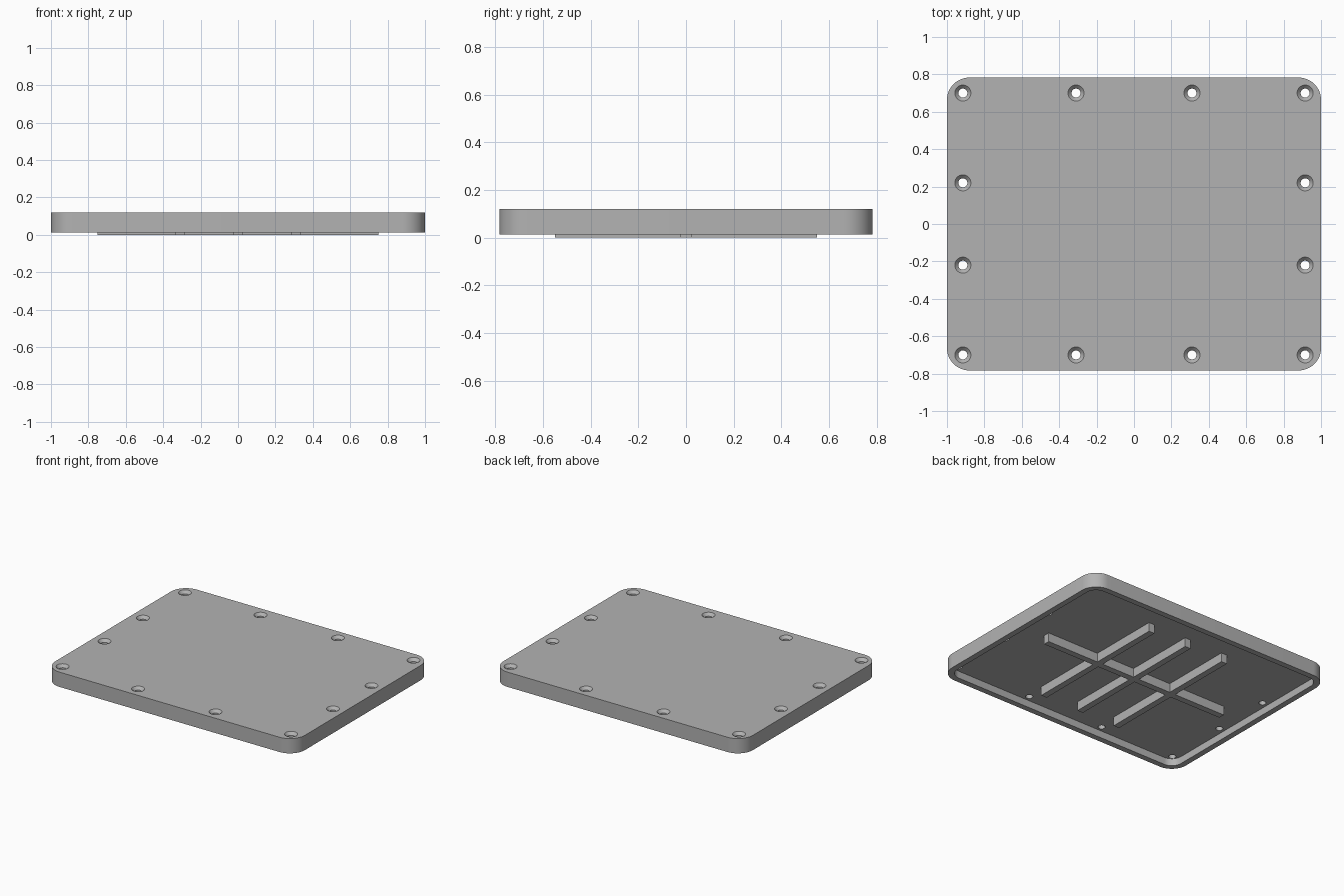
import bpy
import math
from mathutils import Vector

if "Cube" in bpy.data.objects:
    bpy.data.objects.remove(bpy.data.objects["Cube"], do_unlink=True)

HALF_X, HALF_Y, CORNER = 1.0, 0.783, 0.12
TOP, RIM_BOTTOM, UNDERSIDE = 0.12, 0.013, 0.065
WALL, RIB = 0.042, 0.046

grey = bpy.data.materials.new("plain grey")
grey.use_nodes = True
grey.diffuse_color = (0.45, 0.45, 0.45, 1)
grey.node_tree.nodes["Principled BSDF"].inputs["Base Color"].default_value = (0.45, 0.45, 0.45, 1)


def loft(name, rings):
    """Closed solid through rings of equal point count, listed bottom to top."""
    n = len(rings[0])
    verts = [p for ring in rings for p in ring]
    faces = [list(range(n))[::-1], list(range(len(verts) - n, len(verts)))]
    for r in range(len(rings) - 1):
        for i in range(n):
            j = (i + 1) % n
            faces.append([r * n + i, r * n + j, (r + 1) * n + j, (r + 1) * n + i])
    mesh = bpy.data.meshes.new(name)
    mesh.from_pydata(verts, [], faces)
    mesh.materials.append(grey)
    obj = bpy.data.objects.new(name, mesh)
    bpy.context.collection.objects.link(obj)
    return obj


def rounded_ring(hx, hy, radius, z, steps=12):
    points = []
    for q, (sx, sy) in enumerate([(1, 1), (-1, 1), (-1, -1), (1, -1)]):
        for i in range(steps + 1):
            a = (q + i / steps) * math.pi / 2
            points.append(Vector((sx * (hx - radius) + radius * math.cos(a),
                                  sy * (hy - radius) + radius * math.sin(a), z)))
    return points


def circle_ring(x, y, radius, z, n=32):
    return [Vector((x + radius * math.cos(2 * math.pi * i / n),
                    y + radius * math.sin(2 * math.pi * i / n), z)) for i in range(n)]


def box(name, x, hx, hy, z0, z1):
    corners = [(-hx, -hy), (hx, -hy), (hx, hy), (-hx, hy)]
    return loft(name, [[Vector((x + a, b, z)) for a, b in corners] for z in (z0, z1)])


def combine(target, tool, operation):
    tool.hide_render = True
    bpy.context.view_layer.objects.active = target
    mod = target.modifiers.new(operation.lower(), "BOOLEAN")
    mod.operation, mod.object, mod.solver = operation, tool, "EXACT"
    bpy.ops.object.modifier_apply(modifier=mod.name)
    bpy.data.objects.remove(tool, do_unlink=True)


# Cover plate with rounded corners
cover = loft("cover_plate", [rounded_ring(HALF_X, HALF_Y, CORNER, z) for z in (RIM_BOTTOM, TOP)])

# Hollow underside, leaving a rim
combine(cover, loft("cavity_cutter", [
    rounded_ring(HALF_X - WALL, HALF_Y - WALL, CORNER - WALL, z)
    for z in (RIM_BOTTOM - 0.05, UNDERSIDE)]), "DIFFERENCE")

# Countersunk screw holes around the edge
holes = [(x, y) for x in (-0.915, -0.31, 0.31, 0.915) for y in (-0.7, 0.7)]
holes += [(x, y) for x in (-0.915, 0.915) for y in (-0.22, 0.22)]
for x, y in holes:
    profile = [(0.024, 0.03), (0.024, TOP - 0.02), (0.043, TOP), (0.043, TOP + 0.03)]
    combine(cover, loft("hole_cutter", [circle_ring(x, y, r, z) for r, z in profile]), "DIFFERENCE")

# Stiffening ribs: one long, three across
ribs = box("stiffening_ribs", 0, 0.75, RIB / 2, 0, UNDERSIDE + 0.01)
for x in (-0.31, 0, 0.31):
    combine(ribs, box("cross_rib", x, RIB / 2, 0.55, 0, UNDERSIDE + 0.01), "UNION")
combine(cover, ribs, "UNION")

# Smooth the rounded corners and holes, keep edges sharp
bpy.ops.object.select_all(action="DESELECT")
cover.select_set(True)
bpy.context.view_layer.objects.active = cover
bpy.ops.object.shade_smooth_by_angle(angle=math.radians(30))
